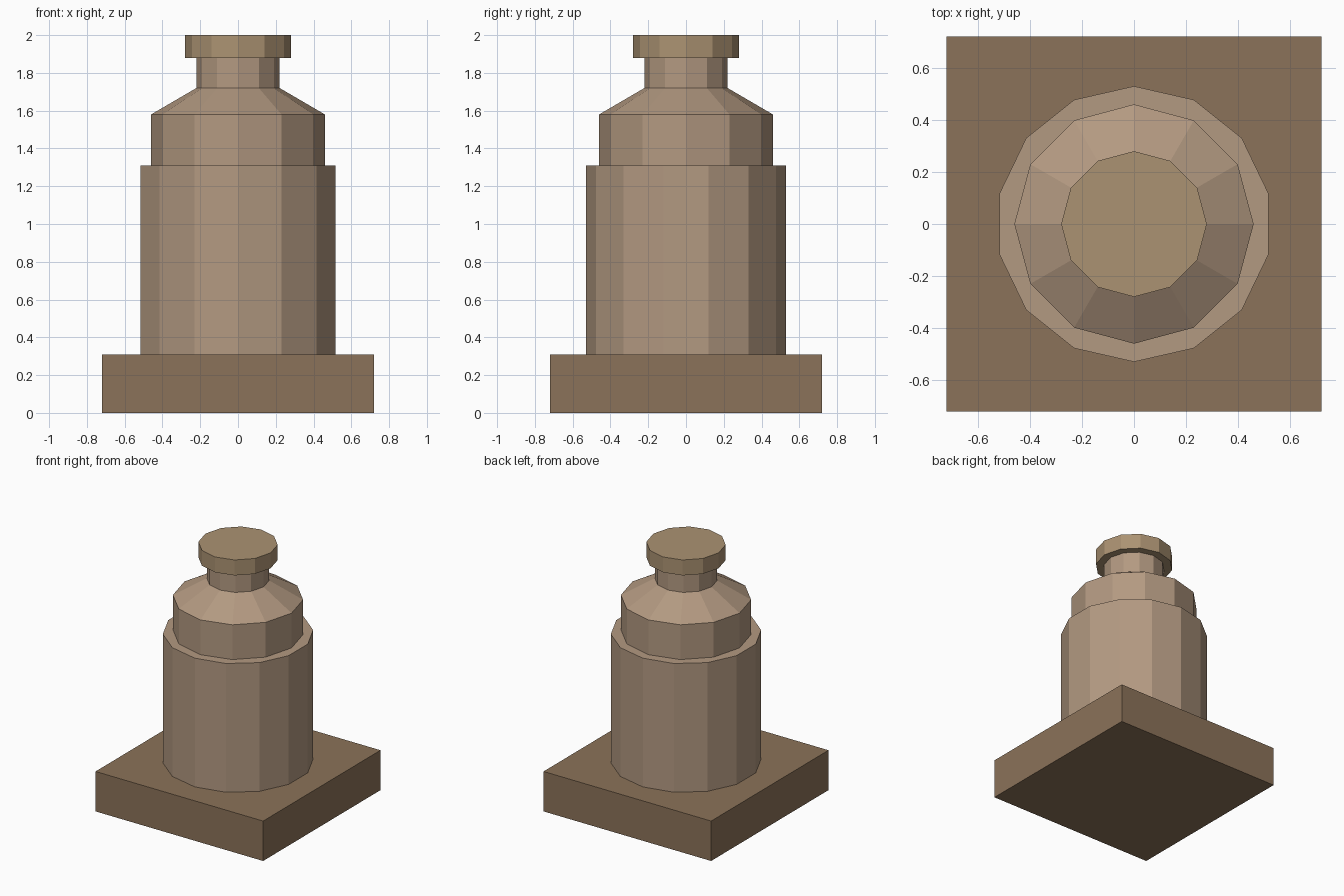
import bpy, bmesh
from math import sin, cos, pi

if "Cube" in bpy.data.objects:
    bpy.data.objects.remove(bpy.data.objects["Cube"])


def material(name, rgb):
    m = bpy.data.materials.new(name)
    m.diffuse_color = (*rgb, 1)
    m.use_nodes = True
    m.node_tree.nodes["Principled BSDF"].inputs["Base Color"].default_value = m.diffuse_color
    return m


def turned(name, sides, profile, mat, start=pi / 2):
    """Closed faceted solid from (radius, z) rings; first corner at angle start."""
    bm = bmesh.new()
    rings = []
    for r, z in profile:
        angles = [start + 2 * pi * i / sides for i in range(sides)]
        rings.append([bm.verts.new((r * cos(a), r * sin(a), z)) for a in angles])
    for lo, hi in zip(rings, rings[1:]):
        for i in range(sides):
            j = (i + 1) % sides
            bm.faces.new((lo[i], lo[j], hi[j], hi[i]))
    bm.faces.new(rings[0][::-1])
    bm.faces.new(rings[-1])
    me = bpy.data.meshes.new(name)
    bm.to_mesh(me)
    bm.free()
    me.materials.append(mat)
    ob = bpy.data.objects.new(name, me)
    bpy.context.collection.objects.link(ob)
    return ob


dark = material("dark_brown", (0.26, 0.17, 0.10))
tan = material("tan", (0.45, 0.32, 0.22))
gold = material("ochre", (0.41, 0.29, 0.17))

# Square plinth (half width 0.72)
turned("plinth", 4, [(0.72 * 2 ** 0.5, 0), (0.72 * 2 ** 0.5, 0.31)], dark, pi / 4)
# Main drum
turned("drum", 14, [(0.53, 0.31), (0.53, 1.31)], tan)
# Collar, sloping shoulder and neck
turned("collar", 12, [(0.46, 1.31), (0.46, 1.58)], tan)
turned("shoulder", 12, [(0.46, 1.58), (0.22, 1.72)], tan)
turned("neck", 12, [(0.22, 1.72), (0.22, 1.88)], tan)
# Cap
turned("cap", 12, [(0.28, 1.88), (0.28, 2.0)], gold)
